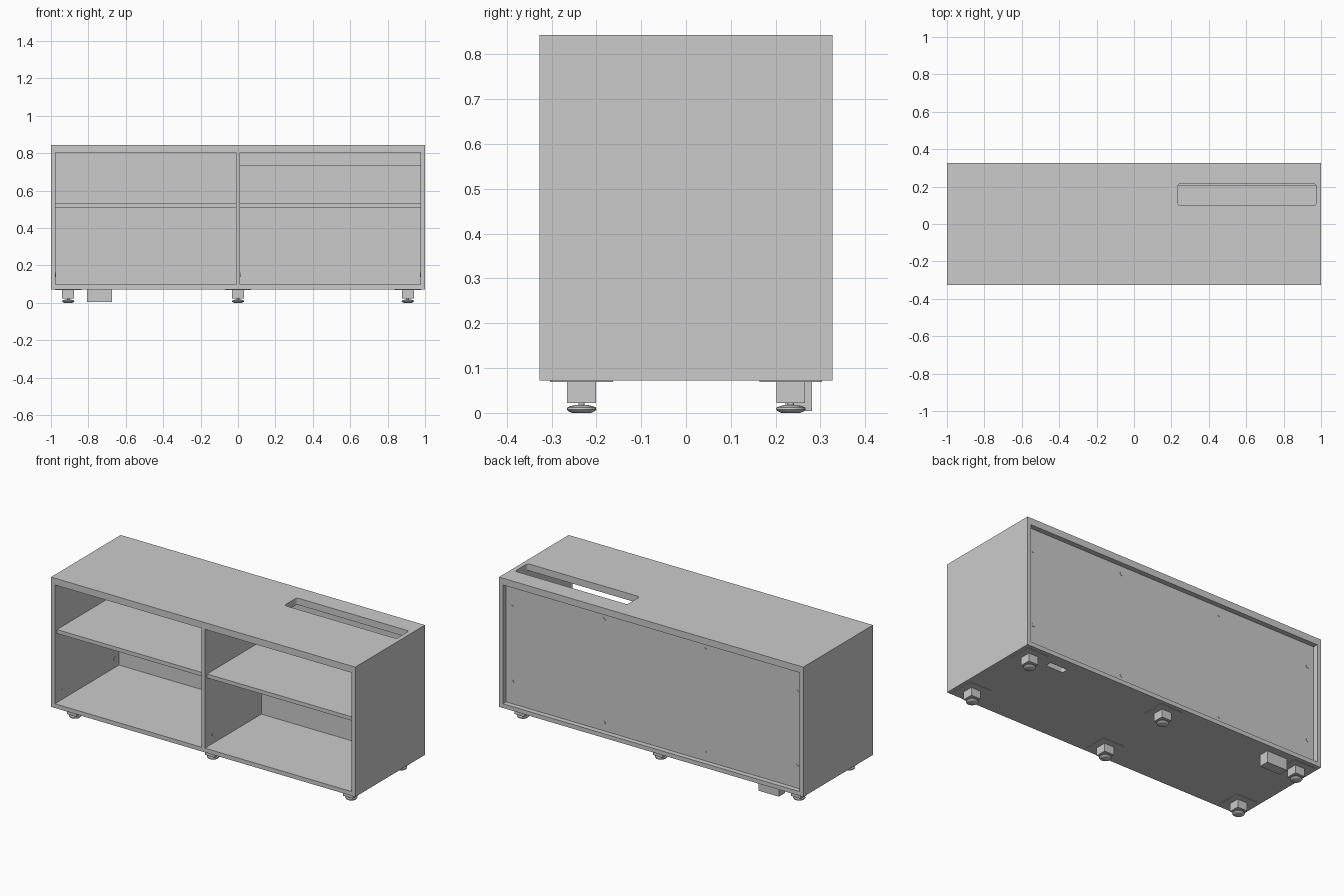
import bpy, bmesh, math
from mathutils import Matrix

if "Cube" in bpy.data.objects:
    bpy.data.objects.remove(bpy.data.objects["Cube"])


def make_object(name, bm):
    bmesh.ops.recalc_face_normals(bm, faces=bm.faces)
    mesh = bpy.data.meshes.new(name)
    bm.to_mesh(mesh)
    bm.free()
    ob = bpy.data.objects.new(name, mesh)
    bpy.context.collection.objects.link(ob)
    return ob


def box(name, x0, x1, y0, y1, z0, z1):
    bm = bmesh.new()
    bmesh.ops.create_cube(bm, size=1)
    bmesh.ops.scale(bm, vec=(x1 - x0, y1 - y0, z1 - z0), verts=bm.verts)
    bmesh.ops.translate(bm, vec=((x0 + x1) / 2, (y0 + y1) / 2, (z0 + z1) / 2), verts=bm.verts)
    return make_object(name, bm)


def smooth(ob):
    bpy.ops.object.select_all(action='DESELECT')
    ob.select_set(True)
    bpy.context.view_layer.objects.active = ob
    bpy.ops.object.shade_smooth_by_angle(angle=math.radians(35))


def cut_slot(ob, x0, x1, y0, y1, r):
    """Cut a rounded rectangular slot right through a horizontal panel."""
    bm = bmesh.new()
    ring = []
    for i, (cx, cy) in enumerate([(x1 - r, y1 - r), (x0 + r, y1 - r), (x0 + r, y0 + r), (x1 - r, y0 + r)]):
        for k in range(7):
            a = math.pi / 2 * (i + k / 6)
            ring.append(bm.verts.new((cx + r * math.cos(a), cy + r * math.sin(a), -0.5)))
    face = bm.faces.new(ring)
    ext = bmesh.ops.extrude_face_region(bm, geom=[face])
    bmesh.ops.translate(bm, vec=(0, 0, 2), verts=[g for g in ext['geom'] if isinstance(g, bmesh.types.BMVert)])
    cutter = make_object(ob.name + "_cutter", bm)
    cutter.hide_render = True
    cutter.hide_set(True)
    mod = ob.modifiers.new("slot", 'BOOLEAN')
    mod.operation = 'DIFFERENCE'
    mod.solver = 'EXACT'
    mod.object = cutter
    bpy.context.view_layer.objects.active = ob
    bpy.ops.object.modifier_apply(modifier=mod.name)
    bpy.data.objects.remove(cutter)


def screw(name, loc, axis):
    bm = bmesh.new()
    rot = Matrix.Rotation(math.pi / 2, 4, axis)
    bmesh.ops.create_cone(bm, cap_ends=True, segments=16, radius1=0.011, radius2=0.011,
                          depth=0.004, matrix=Matrix.Translation(loc) @ rot)
    smooth(make_object(name, bm))


D = 0.327            # half depth
T = 0.025            # panel thickness
Z0, Z1, Z2, Z3 = 0.072, 0.097, 0.803, 0.843
IN = 1 - T
DIV = 0.0115
BACK = 0.275         # inner face of back panel
DUCT = 0.203         # front face of cable duct panel

# Carcass
top = box("top_panel", -1, 1, -D, D, Z2, Z3)
cut_slot(top, 0.235, 0.973, 0.098, 0.216, 0.014)
bottom = box("bottom_panel", -1, 1, -D, D, Z0, Z1)
cut_slot(bottom, 0.67, 0.785, 0.219, 0.257, 0.01)
box("left_side", -1, -IN, -D, D, Z1, Z2)
box("right_side", IN, 1, -D, D, Z1, Z2)
box("divider", -DIV, DIV, -D, BACK, Z1, Z2)
box("back_panel", -IN, IN, BACK, BACK + 0.022, Z1, Z2)

# Shelves and the duct panel behind the right bay
box("left_shelf", -IN, -DIV, -D + 0.02, BACK, 0.507, 0.53)
box("right_shelf", DIV, IN, -D + 0.02, DUCT, 0.507, 0.53)
box("duct_panel", DIV, IN, DUCT, DUCT + 0.014, Z1, 0.738)

# Back panel and inner side fixings
for x, zs in ((0.935, (0.671, 0.227)), (0.333, (0.757, 0.145))):
    for s in (-1, 1):
        for z in zs:
            screw("back_screw", (s * x, BACK + 0.022, z), 'X')
for y in (-0.25, 0.235):
    screw("left_side_screw", (-IN, y, 0.15), 'Y')
    if y < 0:
        screw("divider_screw", (DIV, y, 0.15), 'Y')
        screw("right_side_screw", (IN, y, 0.15), 'Y')

# Feet: mounting plate, square block and turned levelling pad
PAD = [(0, 0), (0.021, 0), (0.03, 0.004), (0.033, 0.008), (0.032, 0.012),
       (0.025, 0.015), (0.012, 0.018), (0.007, 0.018), (0.007, 0.024)]
for x in (-0.908, 0, 0.908):
    for y in (-0.233, 0.234):
        box("foot_plate", x - 0.07, x + 0.07, y - 0.07, y + 0.07, 0.069, Z0)
        box("foot_block", x - 0.032, x + 0.032, y - 0.032, y + 0.032, 0.022, 0.07)
        bm = bmesh.new()
        vs = [bm.verts.new((r, 0, z)) for r, z in PAD]
        es = [bm.edges.new(p) for p in zip(vs, vs[1:])]
        bmesh.ops.spin(bm, geom=vs + es, cent=(0, 0, 0), axis=(0, 0, 1),
                       angle=math.tau, steps=24, use_duplicate=False)
        bmesh.ops.remove_doubles(bm, verts=bm.verts, dist=0.0001)
        pad = make_object("foot_pad", bm)
        pad.location = (x, y, 0)
        smooth(pad)

# Socket box hanging under the bottom
box("socket_box", -0.807, -0.673, 0.222, 0.281, 0.004, Z0)
